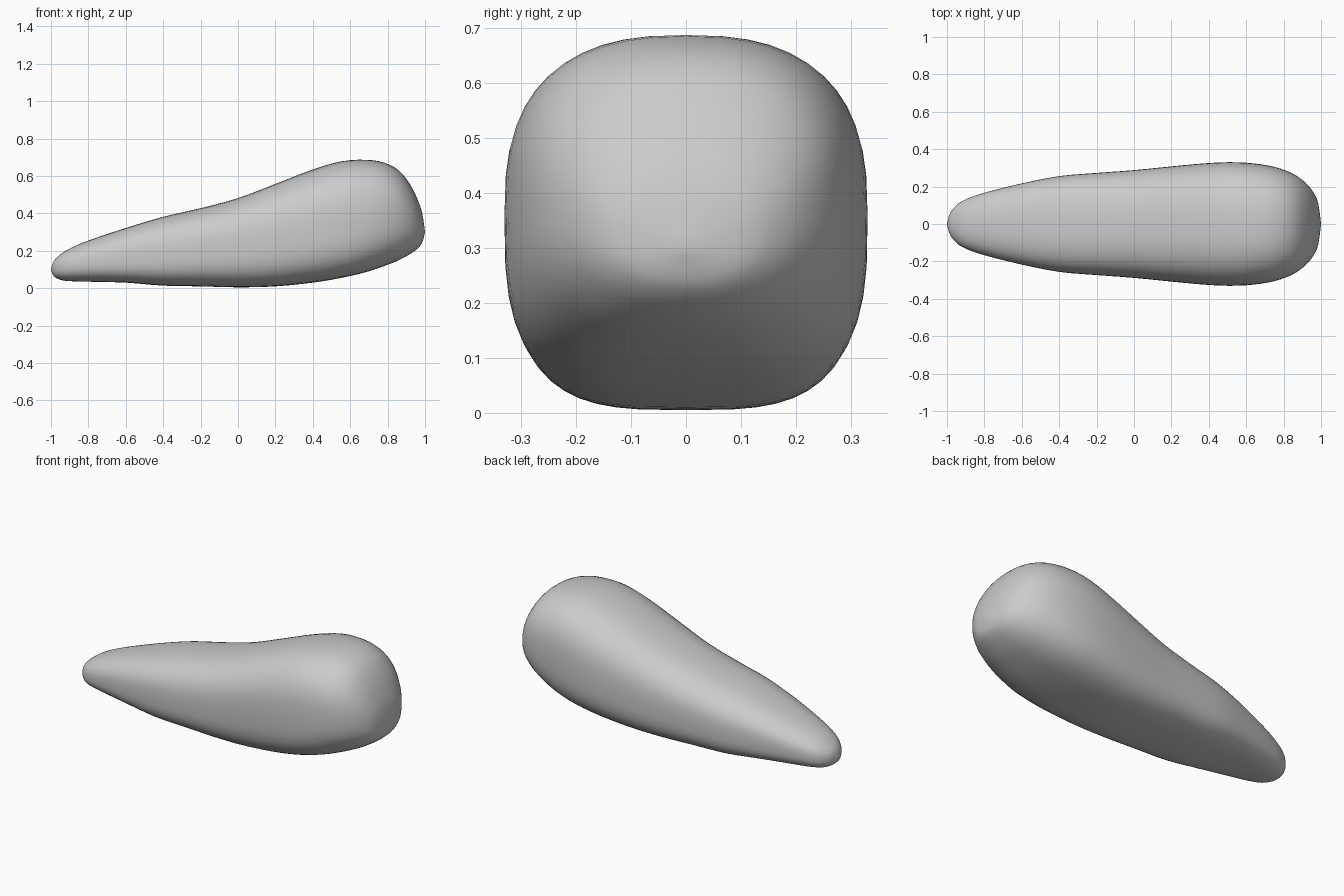
import bpy, bmesh, math

if "Cube" in bpy.data.objects:
    bpy.data.objects.remove(bpy.data.objects["Cube"])

# Stations along the length: x, bottom z, top z, half width
STATIONS = [
    (-1.0, .10, .10, 0), (-.985, .065, .145, .055), (-.95, .045, .18, .10),
    (-.9, .038, .212, .132), (-.8, .035, .255, .167), (-.6, .03, .322, .217),
    (-.4, .014, .382, .256), (-.2, .01, .428, .273), (0, .005, .482, .288),
    (.2, .010, .558, .308), (.4, .03, .635, .326), (.55, .055, .678, .330),
    (.68, .085, .687, .319), (.78, .118, .672, .297), (.86, .150, .630, .263),
    (.92, .183, .555, .218), (.96, .212, .475, .168), (.985, .245, .40, .11),
    (1.0, .30, .30, 0)]
STEPS, SIDES = 3, 48


def spline(a, b, c, d, t):
    return [.5 * (2*q + (r-p)*t + (2*p-5*q+4*r-s)*t*t + (3*q-p-3*r+s)*t**3)
            for p, q, r, s in zip(a, b, c, d)]


def spow(v, n):
    return math.copysign(abs(v) ** (2 / n), v)


def section(bm, x, lo, hi, w):
    # Rounded-box slice, squarer underneath than on top
    mid, half = (lo + hi) / 2, (hi - lo) / 2
    boxy = min(1, max(0, (1 - abs(x)) / .4))
    ring = []
    for k in range(SIDES):
        a = 2 * math.pi * k / SIDES
        n = 2.3 + boxy * (.3 if math.sin(a) > 0 else 1.0)
        ring.append(bm.verts.new((x, w * spow(math.cos(a), n),
                                  mid + half * spow(math.sin(a), n))))
    return ring


# Loft the body through the smoothed stations
bm = bmesh.new()
rings = []
last = len(STATIONS) - 1
for i in range(last):
    pts = [STATIONS[min(max(j, 0), last)] for j in range(i - 1, i + 3)]
    for s in range(STEPS):
        if i or s:
            rings.append(section(bm, *spline(*pts, s / STEPS)))
for r0, r1 in zip(rings, rings[1:]):
    for k in range(SIDES):
        j = (k + 1) % SIDES
        bm.faces.new((r0[k], r0[j], r1[j], r1[k]))

# Close both ends with a tip
for ring, st in ((rings[0], STATIONS[0]), (rings[-1], STATIONS[-1])):
    tip = bm.verts.new((st[0], 0, st[1]))
    for k in range(SIDES):
        bm.faces.new((ring[k], ring[(k + 1) % SIDES], tip))
bmesh.ops.recalc_face_normals(bm, faces=bm.faces)
for f in bm.faces:
    f.smooth = True
mesh = bpy.data.meshes.new("tapered_body")
bm.to_mesh(mesh)
bm.free()
body = bpy.data.objects.new("tapered_body", mesh)
bpy.context.collection.objects.link(body)
